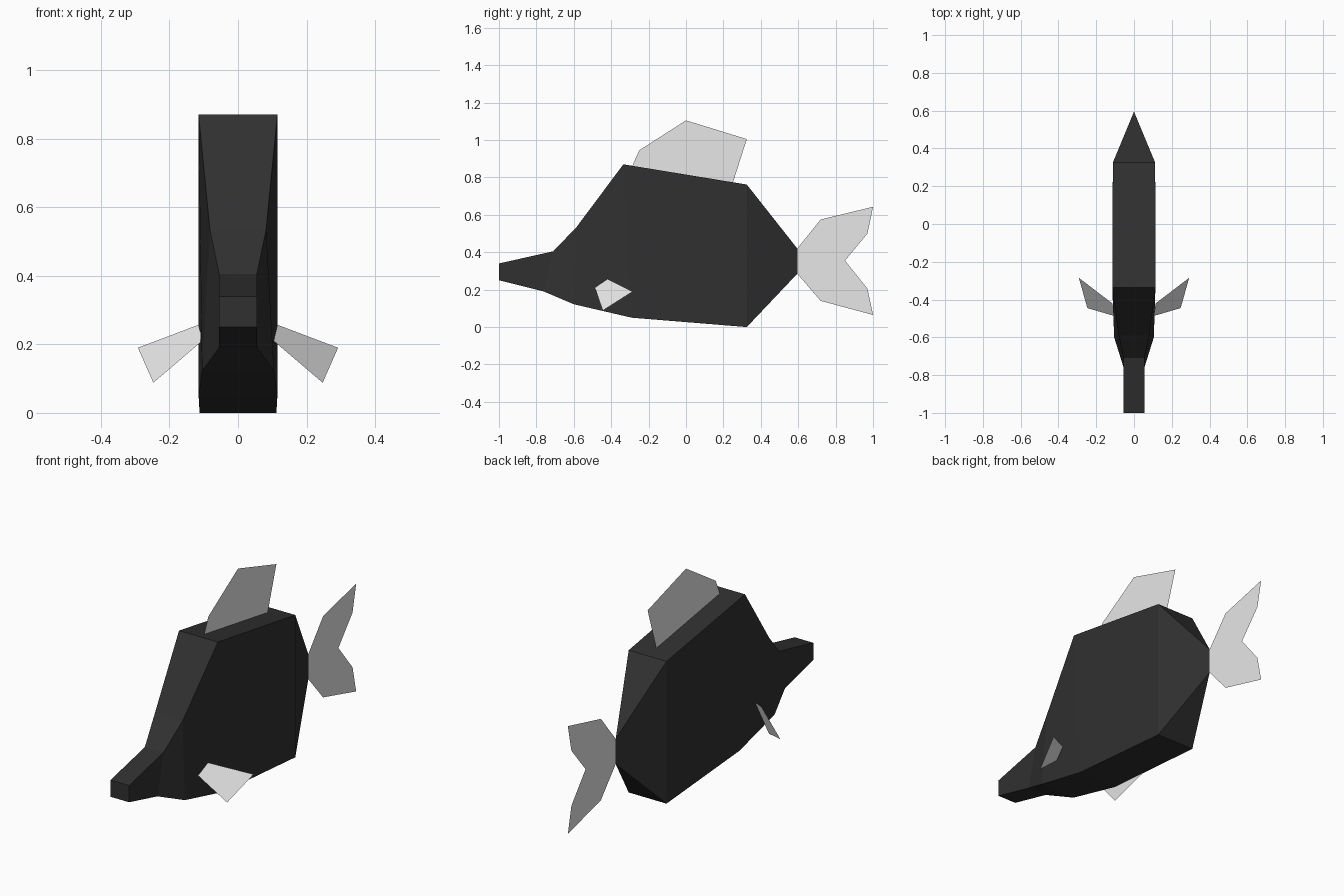
import bpy, bmesh

if "Cube" in bpy.data.objects:
    bpy.data.objects.remove(bpy.data.objects["Cube"])


def material(name, value):
    m = bpy.data.materials.new(name)
    m.diffuse_color = (value, value, value, 1)
    m.use_nodes = True
    m.node_tree.nodes["Principled BSDF"].inputs["Base Color"].default_value = m.diffuse_color
    return m


def add_object(name, bm, mat):
    me = bpy.data.meshes.new(name)
    bm.to_mesh(me)
    bm.free()
    me.materials.append(mat)
    ob = bpy.data.objects.new(name, me)
    bpy.context.collection.objects.link(ob)
    return ob


def sheet(name, points, mat):
    bm = bmesh.new()
    bm.faces.new([bm.verts.new(p) for p in points])
    return add_object(name, bm, mat)


dark = material("charcoal body", 0.030)
pale = material("pale grey fins", 0.8)

# Body: four-sided loft, each station is (y, half width, z) for top and bottom
stations = [
    ((-1.00, 0.055, 0.34), (-1.00, 0.055, 0.25)),
    ((-0.71, 0.055, 0.405), (-0.76, 0.055, 0.19)),
    ((-0.585, 0.082, 0.535), (-0.60, 0.105, 0.122)),
    ((-0.335, 0.115, 0.87), (-0.29, 0.115, 0.05)),
    ((0.325, 0.112, 0.762), (0.325, 0.112, 0.0)),
    ((0.595, 0.0, 0.42), (0.595, 0.0, 0.285)),
]
bm = bmesh.new()
rings = []
for (ty, tw, tz), (by, bw, bz) in stations:
    rings.append([bm.verts.new(p) for p in
                  ((-tw, ty, tz), (tw, ty, tz), (bw, by, bz), (-bw, by, bz))])
bm.faces.new(rings[0])
for a, b in zip(rings, rings[1:]):
    for i in range(4):
        j = (i + 1) % 4
        bm.faces.new((a[i], a[j], b[j], b[i]))
# close the tail end into a vertical edge
bmesh.ops.remove_doubles(bm, verts=bm.verts, dist=0.001)
bmesh.ops.recalc_face_normals(bm, faces=bm.faces)
add_object("body", bm, dark)

# Dorsal fin: flat sheet on the centre plane
sheet("dorsal_fin", [(0, y, z) for y, z in (
    (-0.29, 0.855), (-0.25, 0.945), (0.0, 1.105), (0.325, 1.005), (0.25, 0.77))], pale)

# Tail fin: forked outline
sheet("tail_fin", [(0, y, z) for y, z in (
    (0.595, 0.285), (0.595, 0.42), (0.72, 0.575), (1.0, 0.643), (0.97, 0.50),
    (0.85, 0.355), (0.97, 0.205), (1.0, 0.065), (0.72, 0.14))], pale)

# Pectoral fins, mirrored left and right
pectoral = [(0.104, -0.487, 0.21), (0.115, -0.42, 0.257),
            (0.292, -0.285, 0.19), (0.247, -0.445, 0.088)]
for name, s in (("right", 1), ("left", -1)):
    sheet(name + "_pectoral_fin", [(s * x, y, z) for x, y, z in pectoral][::s], pale)
